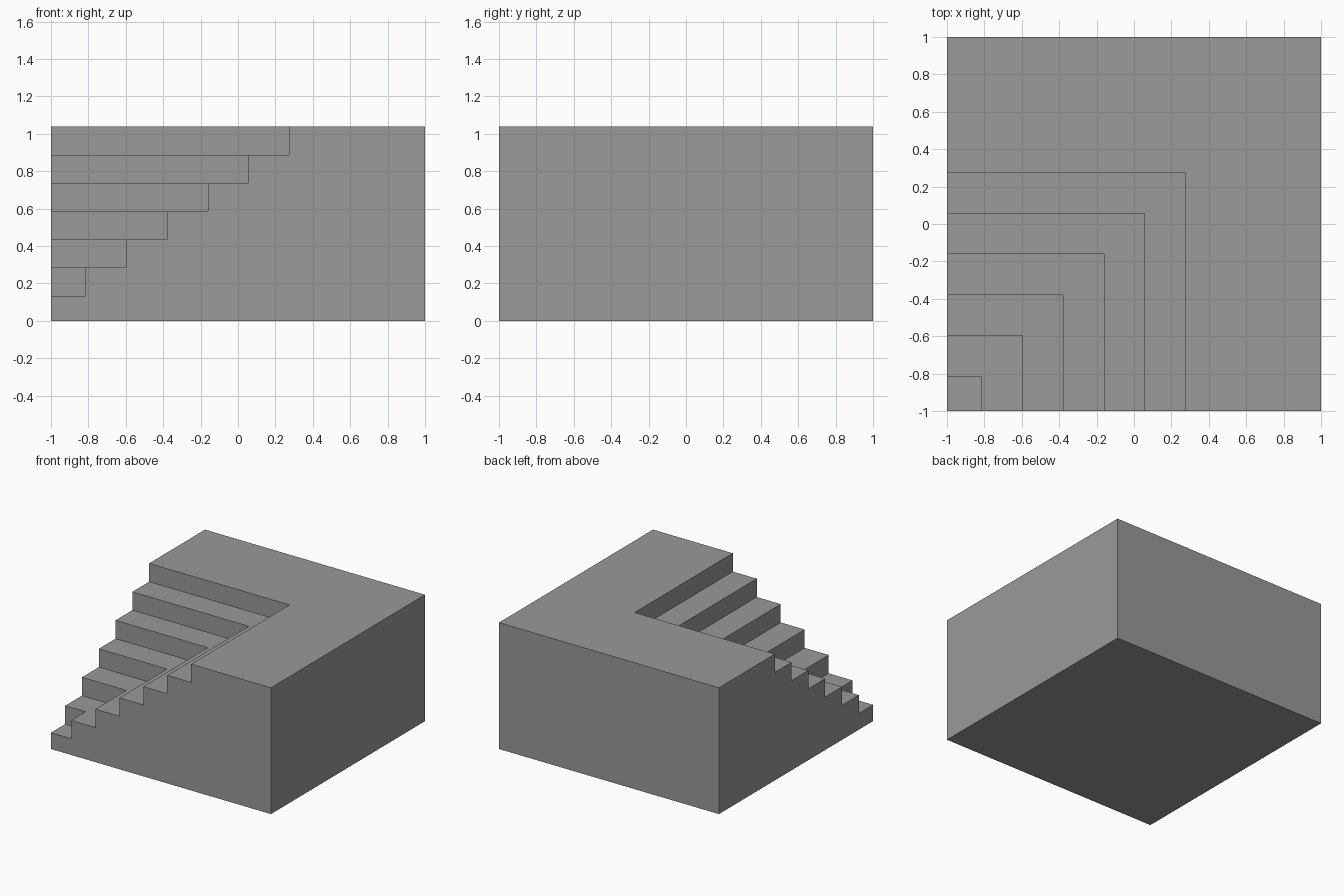
import bpy
import bmesh

cube = bpy.data.objects.get("Cube")
if cube:
    bpy.data.objects.remove(cube, do_unlink=True)

# Plain grey stone
stone = bpy.data.materials.new("grey_stone")
stone.use_nodes = True
grey = (0.32, 0.32, 0.32, 1)
stone.diffuse_color = grey
stone.node_tree.nodes["Principled BSDF"].inputs["Base Color"].default_value = grey

# Stair profile: distance along each wall, and height
STEPS, RUN, FIRST_EDGE = 6, 0.218, -0.815
RISE, FIRST_TOP = 0.1507, 0.134
profile = []
for i in range(STEPS):
    edge = FIRST_EDGE + i * RUN
    low = FIRST_TOP + i * RISE
    profile += [(edge, low), (edge, low + RISE)]
top = profile[-1][1]
profile += [(1, top), (1, 0)]

# Sweep the profile around the inner corner with a mitre
bm = bmesh.new()
rows = [[bm.verts.new(p) for p in ((-1, d, z), (d, d, z), (d, -1, z))]
        for d, z in profile]
for a, b in zip(rows, rows[1:]):
    for k in (0, 1):
        bm.faces.new((a[k], a[k + 1], b[k + 1], b[k]))

# Lowest corner tread, the two stepped end walls and the base
tread = bm.verts.new((-1, -1, FIRST_TOP))
foot = bm.verts.new((-1, -1, 0))
bm.faces.new([tread] + rows[0])
bm.faces.new([foot, tread] + [r[0] for r in rows])
bm.faces.new([foot, tread] + [r[2] for r in rows])
bm.faces.new([foot] + rows[-1])
bmesh.ops.recalc_face_normals(bm, faces=bm.faces)

mesh = bpy.data.meshes.new("inner_corner_stairs")
bm.to_mesh(mesh)
bm.free()
mesh.materials.append(stone)
stairs = bpy.data.objects.new("inner_corner_stairs", mesh)
bpy.context.collection.objects.link(stairs)
